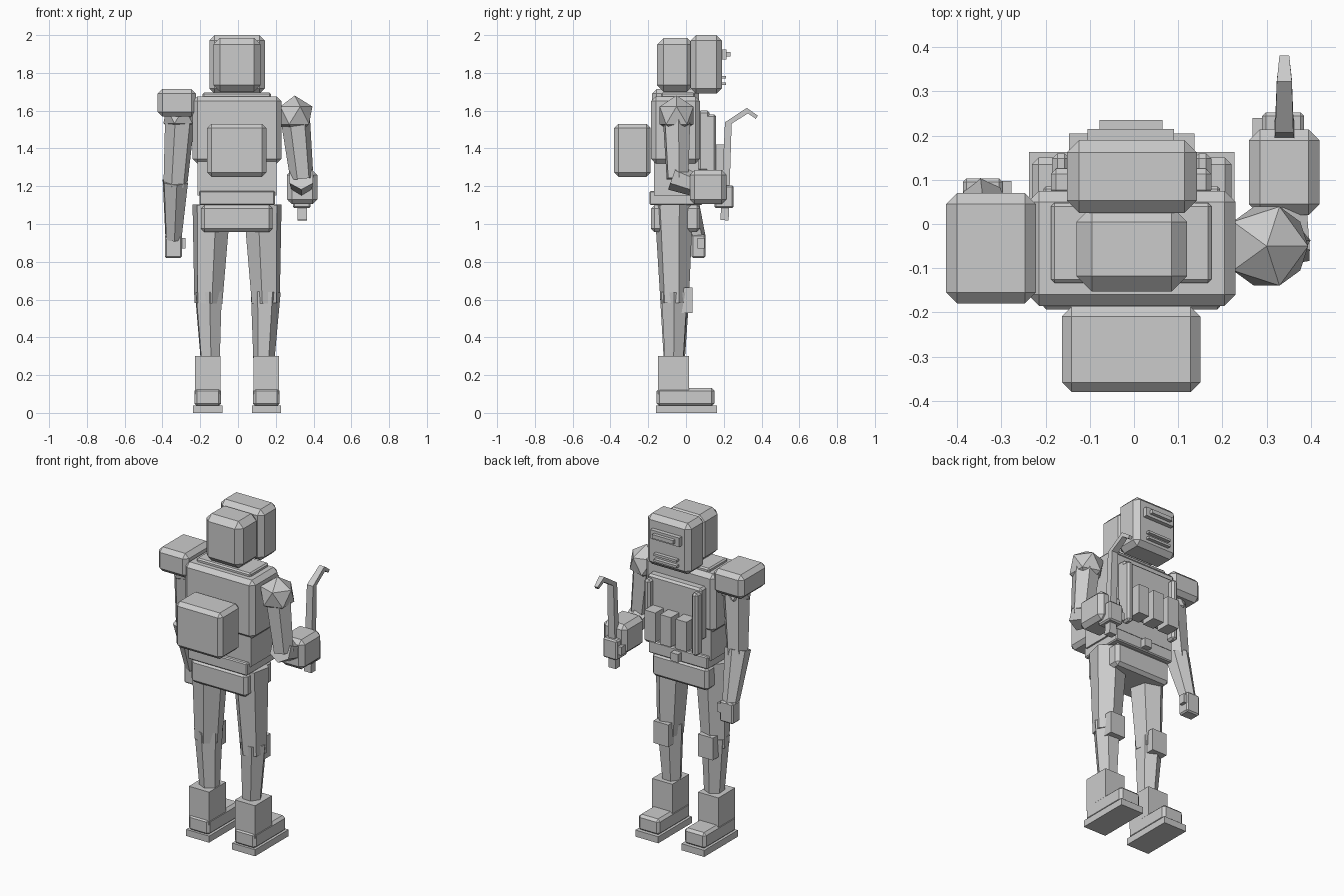
import bpy, bmesh, math
from mathutils import Vector

if "Cube" in bpy.data.objects:
    bpy.data.objects.remove(bpy.data.objects["Cube"])

grey = bpy.data.materials.new("plain_grey")
grey.diffuse_color = (0.6, 0.6, 0.6, 1)
grey.use_nodes = True
grey.node_tree.nodes["Principled BSDF"].inputs["Base Color"].default_value = grey.diffuse_color
MID = -0.005   # centre line of the body


def finish(name, bm):
    me = bpy.data.meshes.new(name)
    bmesh.ops.recalc_face_normals(bm, faces=bm.faces)
    bm.to_mesh(me)
    bm.free()
    me.materials.append(grey)
    ob = bpy.data.objects.new(name, me)
    bpy.context.collection.objects.link(ob)
    return ob


def box(name, x, y, z, bevel=0):
    """Box from (min, max) ranges, with optional chamfer."""
    bm = bmesh.new()
    bmesh.ops.create_cube(bm, size=1)
    for v in bm.verts:
        for i, (a, b) in enumerate((x, y, z)):
            v.co[i] = (a + b) / 2 + v.co[i] * (b - a)
    if bevel:
        bmesh.ops.bevel(bm, geom=bm.edges[:], offset=bevel, segments=1,
                        affect='EDGES', profile=0.5)
    return finish(name, bm)


def limb(name, p, q, r1, r2, sides=6, turn=0.0):
    """Tapered prism from p to q."""
    p, q = Vector(p), Vector(q)
    bm = bmesh.new()
    bmesh.ops.create_cone(bm, cap_ends=True, segments=sides,
                          radius1=r1, radius2=r2, depth=(q - p).length)
    rot = (q - p).to_track_quat('Z', 'Y').to_matrix()
    for v in bm.verts:
        c, s = math.cos(turn), math.sin(turn)
        w = Vector((c * v.co.x - s * v.co.y, s * v.co.x + c * v.co.y, v.co.z))
        v.co = rot @ w + (p + q) / 2
    return finish(name, bm)


def ball(name, c, r):
    bm = bmesh.new()
    bmesh.ops.create_icosphere(bm, subdivisions=1, radius=r)
    bmesh.ops.translate(bm, verts=bm.verts, vec=c)
    return finish(name, bm)


# Head: hood behind, mask in front with visor and mouth slots
box("hood", (-0.13, 0.12), (-0.153, 0.04), (1.70, 1.985), 0.035)
box("mask", (-0.152, 0.142), (0.025, 0.19), (1.69, 2.0), 0.028)
box("visor_frame", (-0.105, 0.09), (0.18, 0.215), (1.87, 1.925))
box("visor_bar", (-0.078, 0.065), (0.20, 0.235), (1.887, 1.91))
for i, z in enumerate((1.735, 1.77)):
    box(f"mouth_bar_{i}", (-0.085, 0.07), (0.18, 0.212), (z, z + 0.014))

# Torso
box("torso", (-0.24, 0.23), (-0.185, 0.075), (1.32, 1.675), 0.025)
box("waist", (-0.215, 0.205), (-0.17, 0.065), (1.15, 1.34))
box("collar", (-0.188, 0.175), (-0.133, 0.048), (1.66, 1.695), 0.008)
box("belt", (-0.205, 0.195), (-0.193, 0.085), (1.10, 1.175), 0.006)
box("pelvis", (-0.195, 0.183), (-0.185, 0.075), (0.957, 1.10), 0.018)
box("backpack", (-0.163, 0.15), (-0.38, -0.187), (1.25, 1.53), 0.022)
box("chest_plate", (-0.188, 0.175), (0.065, 0.125), (1.28, 1.60), 0.012)
box("buckle", (-0.03, 0.02), (0.08, 0.12), (1.11, 1.16))
for s in (-1, 1):
    x = MID + s * 0.16
    box("strap", (x - 0.02, x + 0.02), (0.10, 0.16), (1.20, 1.58), 0.012)
for i in range(3):
    x = MID + (i - 1) * 0.105
    box(f"pouch_{i}", (x - 0.037, x + 0.037), (0.115, 0.205), (1.24, 1.42))

# Legs and boots
for side, s in (("left", -1), ("right", 1)):
    def xr(c, h):
        return (MID + s * c - h, MID + s * c + h)
    def pt(c, y, z):
        return (MID + s * c, y, z)
    limb(side + "_thigh", pt(0.135, -0.065, 1.10), pt(0.152, -0.06, 0.58),
         0.105, 0.077, turn=0.0)
    limb(side + "_shin", pt(0.152, -0.06, 0.64), pt(0.142, -0.062, 0.28),
         0.079, 0.056, turn=0.25)
    box(side + "_knee_pad", xr(0.15, 0.05), (-0.03, 0.035), (0.53, 0.665))
    box(side + "_ankle", xr(0.155, 0.068), (-0.147, 0.015), (0.10, 0.30))
    box(side + "_foot", xr(0.155, 0.071), (-0.155, 0.15), (0.035, 0.132), 0.015)
    box(side + "_sole", xr(0.155, 0.077), (-0.16, 0.163), (0, 0.04))

# Left arm hanging down, with shoulder armour
box("shoulder_armour", (-0.425, -0.222), (-0.18, 0.07), (1.568, 1.715), 0.025)
ball("left_shoulder", (-0.31, -0.05, 1.575), 0.095)
limb("left_upper_arm", (-0.305, -0.05, 1.59), (-0.332, -0.02, 1.20), 0.082, 0.064)
limb("left_forearm", (-0.332, -0.025, 1.225), (-0.342, 0.06, 0.92), 0.073, 0.046)
box("left_hand", (-0.387, -0.297), (0.03, 0.103), (0.82, 0.945), 0.008)
box("left_thumb", (-0.305, -0.277), (0.06, 0.097), (0.87, 0.925))

# Right arm bent forward, with forearm guard
ball("right_shoulder", (0.30, -0.05, 1.575), 0.105)
limb("right_upper_arm", (0.30, -0.05, 1.59), (0.338, -0.045, 1.24), 0.08, 0.062)
limb("right_forearm", (0.335, -0.07, 1.25), (0.338, 0.16, 1.165), 0.072, 0.05)
box("forearm_guard", (0.26, 0.42), (0.02, 0.214), (1.105, 1.285), 0.025)
box("right_hand", (0.29, 0.385), (0.15, 0.252), (1.085, 1.205), 0.008)
box("right_thumb", (0.268, 0.30), (0.19, 0.24), (1.12, 1.17))

# Hooked bar: square rod swept through four points
path = [(0.204, 1.02), (0.224, 1.535), (0.325, 1.60), (0.375, 1.565)]
radii = [0.029, 0.024, 0.02, 0.013]
bm = bmesh.new()
rings = []
for i, ((y, z), r) in enumerate(zip(path, radii)):
    a, b = path[max(i - 1, 0)], path[min(i + 1, 3)]
    d = Vector((b[0] - a[0], b[1] - a[1])).normalized()
    n = Vector((-d.y, d.x)) * r * 0.75
    rings.append([bm.verts.new((0.34 + sx * r, y + sn * n.x, z + sn * n.y))
                  for sx, sn in ((-0.85, -1), (0.85, -1), (0.85, 1), (-0.85, 1))])
for a, b in zip(rings, rings[1:]):
    for k in range(4):
        bm.faces.new((a[k], a[(k + 1) % 4], b[(k + 1) % 4], b[k]))
bm.faces.new(rings[0])
bm.faces.new(rings[-1])
finish("hooked_bar", bm)
